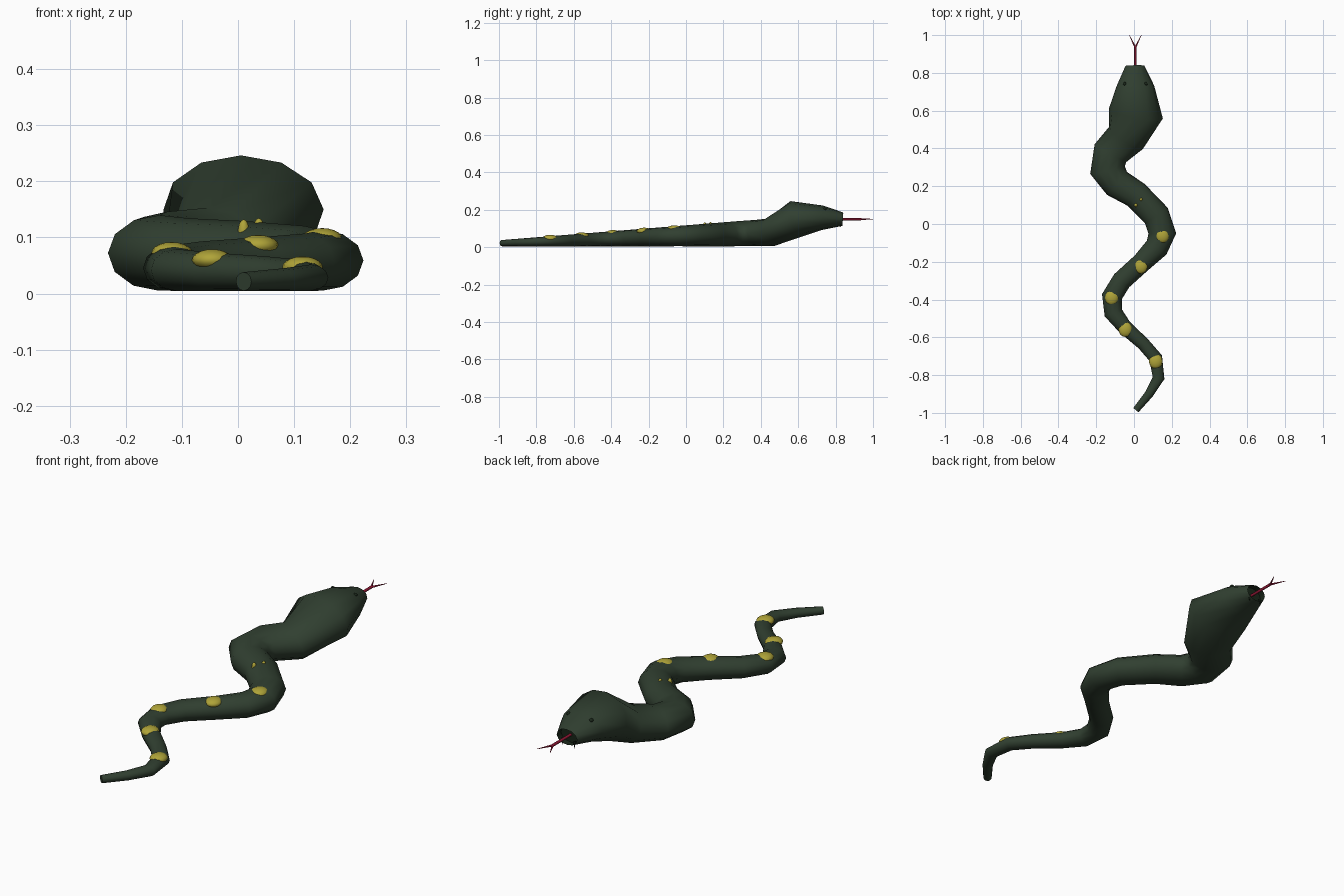
import bpy, bmesh, math
from mathutils import Vector

if "Cube" in bpy.data.objects:
    bpy.data.objects.remove(bpy.data.objects["Cube"], do_unlink=True)


def material(name, *color):
    mat = bpy.data.materials.new(name)
    mat.use_nodes = True
    mat.diffuse_color = (*color, 1)
    shader = mat.node_tree.nodes["Principled BSDF"]
    shader.inputs["Base Color"].default_value = (*color, 1)
    return mat


green = material("dark green skin", .03, .05, .03)
yellow = material("yellow spots", .43, .37, .04)
red = material("crimson tongue", .32, .01, .04)
dark = material("dark mouth and eyes", .01, .02, .01)


def finish(name, bm, materials):
    bmesh.ops.recalc_face_normals(bm, faces=bm.faces)
    mesh = bpy.data.meshes.new(name)
    bm.to_mesh(mesh)
    bm.free()
    for mat in materials:
        mesh.materials.append(mat)
    obj = bpy.data.objects.new(name, mesh)
    bpy.context.collection.objects.link(obj)
    bpy.ops.object.select_all(action="DESELECT")
    obj.select_set(True)
    bpy.context.view_layer.objects.active = obj
    bpy.ops.object.shade_smooth_by_angle(angle=math.radians(60))
    return obj


def sweep(bm, rings, sides):
    """Join elliptical rings, each (centre, half width, half height), and return the end cap."""
    centres = [ring[0] for ring in rings]
    loops = []
    for i, (centre, width, height) in enumerate(rings):
        ahead = centres[min(i + 1, len(rings) - 1)]
        behind = centres[max(i - 1, 0)]
        along = (ahead - behind).normalized()
        side = along.cross(Vector((0, 0, 1))).normalized()
        up = side.cross(along)
        loop = []
        for k in range(sides):
            angle = math.tau * k / sides
            offset = side * width * math.sin(angle) + up * height * math.cos(angle)
            loop.append(bm.verts.new(centre + offset))
        loops.append(loop)
    for near, far in zip(loops, loops[1:]):
        for k in range(sides):
            bm.faces.new((near[k - 1], near[k], far[k], far[k - 1]))
    bm.faces.new(loops[0])
    return bm.faces.new(loops[-1])


def spike(name, start, end, thick, thin, mat):
    bm = bmesh.new()
    sweep(bm, [(Vector(start), thick, thick), (Vector(end), thin, thin)], sides=8)
    finish(name, bm, [mat])


def ellipsoid(name, location, size, mat):
    bm = bmesh.new()
    bmesh.ops.create_uvsphere(bm, u_segments=16, v_segments=10, radius=1)
    bmesh.ops.scale(bm, vec=size, verts=bm.verts)
    finish(name, bm, [mat]).location = location


def body_radius(y):
    """The body thickens evenly from the tail towards the neck."""
    return .056 + .04 * y


# Winding centreline on the ground, tail to neck
path = [Vector(point) for point in (
    (.01, -.985), (.08, -.9), (.13, -.815), (.115, -.71), (.05, -.635),
    (-.05, -.545), (-.11, -.47), (-.117, -.385), (-.065, -.3), (.04, -.205),
    (.12, -.125), (.15, -.05), (.118, .045), (.01, .155), (-.09, .215),
    (-.14, .285), (-.125, .375))]

# Body rings widen on the bends
rings = []
for i, point in enumerate(path):
    bend = 0
    if 0 < i < len(path) - 1:
        bend = (point - path[i - 1]).angle(path[i + 1] - point)
    radius = body_radius(point.y)
    width = radius * (1.08 + .4 * bend)
    rings.append((Vector((point.x, point.y, radius + .005)), width, radius))
rings[-1] = (rings[-1][0], .096, .07)

# Neck, crown, brow and snout
rings += [
    (Vector((-.043, .455, .08)), .107, .076),
    (Vector((.01, .585, .15)), .145, .1),
    (Vector((.007, .73, .158)), .1, .065),
    (Vector((.005, .838, .15)), .05, .036),
]
bm = bmesh.new()
mouth = sweep(bm, rings, sides=12)

# Mouth is inset and pushed back into the snout
bmesh.ops.inset_region(bm, faces=[mouth], thickness=.008)
mouth.material_index = 1
bmesh.ops.translate(bm, vec=(0, -.03, 0), verts=mouth.verts)
for edge in mouth.edges:
    for face in edge.link_faces:
        face.material_index = 1
finish("snake_body", bm, [green, dark])

# Yellow markings half sunk into the ridge of the back
large, small = (.036, .04, .019), (.01, .01, .022)
spots = [(.115, -.727, large), (-.046, -.558, large), (-.118, -.39, large),
         (.036, -.223, large), (.15, -.062, large),
         (.01, .1, small), (.037, .13, small)]
for x, y, size in spots:
    ellipsoid("back_spot", (x, y, 1.9 * body_radius(y) - .004), size, yellow)

# Forked tongue
fork = (.007, .935, .15)
spike("tongue", (.007, .8, .15), fork, .006, .006, red)

# Mirrored prongs, eyes and fangs
for label, side in (("left", 1), ("right", -1)):
    spike("tongue_fork_" + label, fork, (.007 + side * .032, 1, .15), .005, .001, red)
    ellipsoid("eye_" + label, (.007 + side * .056, .742, .204), (.009, .009, .008), dark)
    fang_x = .005 + side * .03
    spike("fang_" + label, (fang_x, .825, .135), (fang_x, .829, .105), .005, .001, dark)
